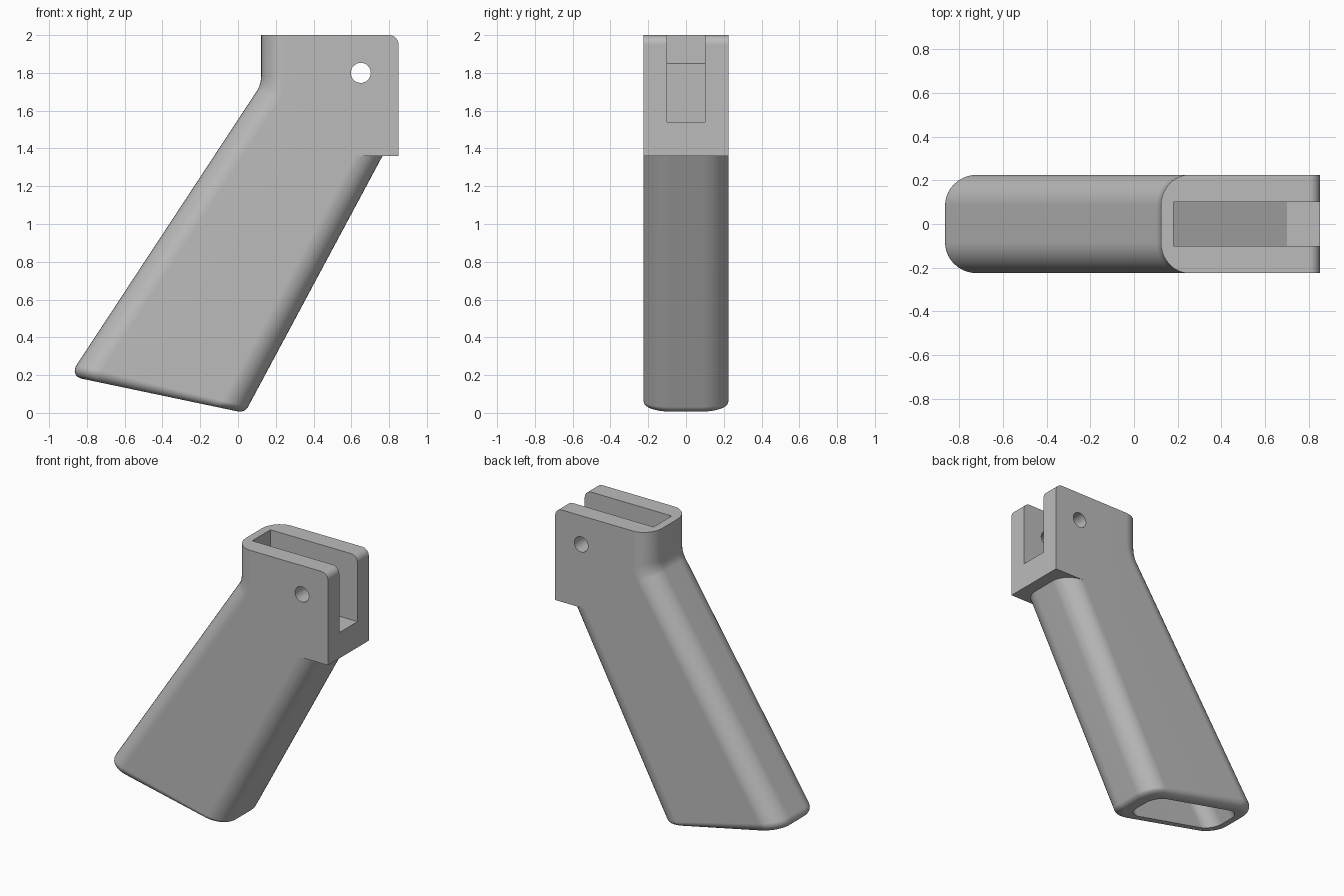
import bpy, bmesh, math
from mathutils import Vector

cube = bpy.data.objects.get("Cube")
if cube:
    bpy.data.objects.remove(cube, do_unlink=True)

grey = bpy.data.materials.new("plain_grey")
grey.use_nodes = True
COLOUR = (0.5, 0.5, 0.5, 1)
grey.diffuse_color = COLOUR
grey.node_tree.nodes["Principled BSDF"].inputs["Base Color"].default_value = COLOUR

HALF = 0.225          # half width of the grip
STEPS = 10            # segments per rounded corner


def finish(name, bm):
    bmesh.ops.recalc_face_normals(bm, faces=bm.faces)
    mesh = bpy.data.meshes.new(name)
    bm.to_mesh(mesh)
    bm.free()
    obj = bpy.data.objects.new(name, mesh)
    bpy.context.collection.objects.link(obj)
    mesh.materials.append(grey)
    return obj


def ring(bm, rear, front, half, rx, ry):
    """Rounded rectangle spanning rear to front in xz and +-half in y."""
    rear, front = Vector(rear), Vector(front)
    length = (front - rear).length
    along = (front - rear) / length
    verts = []
    for quarter, (sx, sy) in enumerate([(1, 1), (-1, 1), (-1, -1), (1, -1)]):
        for i in range(STEPS + 1):
            a = (quarter + i / STEPS) * math.pi / 2
            s = length / 2 + sx * (length / 2 - rx) + rx * math.cos(a)
            p = rear + along * s
            verts.append(bm.verts.new((p.x, sy * (half - ry) + ry * math.sin(a), p.y)))
    return verts


def loft(name, sections):
    bm = bmesh.new()
    rings = [ring(bm, *s) for s in sections]
    for a, b in zip(rings, rings[1:]):
        for i in range(len(a)):
            j = (i + 1) % len(a)
            bm.faces.new((a[i], a[j], b[j], b[i]))
    bm.faces.new(rings[0])
    bm.faces.new(rings[-1])
    return finish(name, bm)


def extrude(name, profile, half):
    bm = bmesh.new()
    face = bm.faces.new([bm.verts.new((x, -half, z)) for x, z in profile])
    moved = bmesh.ops.extrude_face_region(bm, geom=[face])["geom"]
    verts = [v for v in moved if isinstance(v, bmesh.types.BMVert)]
    bmesh.ops.translate(bm, verts=verts, vec=(0, 2 * half, 0))
    return finish(name, bm)


def arc(cx, cz, r, start, end, n):
    return [(cx + r * math.cos(start + (end - start) * i / n),
             cz + r * math.sin(start + (end - start) * i / n)) for i in range(n + 1)]


def boolean(target, other, operation):
    mod = target.modifiers.new(operation.lower(), "BOOLEAN")
    mod.operation, mod.solver, mod.object = operation, "EXACT", other
    bpy.context.view_layer.objects.active = target
    bpy.ops.object.modifier_apply(modifier=mod.name)
    bpy.data.objects.remove(other, do_unlink=True)


# Slanted grip: rounded bottom rim, straight shaft, bent neck
rear_foot, front_foot = Vector((-0.893, 0.195)), Vector((0.036, 0.0))
rear_neck, front_neck = Vector((0.103, 1.709)), Vector((0.781, 1.39))
rear_dir = (rear_neck - rear_foot).normalized()
front_dir = (front_neck - front_foot).normalized()
base_dir = (front_foot - rear_foot).normalized()

sections = []
for i in range(9):
    a = i / 8 * math.pi / 2
    inset, lift = 1 - math.sin(a), 1 - math.cos(a)
    sections.append((rear_foot + 0.07 * (base_dir * inset + rear_dir * lift),
                     front_foot + 0.035 * (front_dir * lift - base_dir * inset),
                     HALF - 0.05 * inset, 0.14, 0.14 - 0.04 * inset))
neck = [(rear_neck, front_neck), ((0.113, 1.73), (0.79, 1.5)),
        ((0.12, 1.755), (0.79, 1.6)), ((0.123, 1.785), (0.78, 1.7)),
        ((0.123, 2.0), (0.75, 2.0))]
sections += [(r, f, HALF, 0.13, 0.14) for r, f in neck]
grip = loft("grip", sections)

# Square mounting block with one rounded top corner
block = extrude("mounting_block",
                [(0.35, 1.36), (0.85, 1.36)]
                + arc(0.8, 1.95, 0.05, 0, math.pi / 2, 8) + [(0.35, 2.0)], HALF)
boolean(grip, block, "UNION")

# Open slot with a sloping floor
slot = extrude("slot_cutter", [(0.18, 2.1), (0.18, 1.85), (0.7, 1.54),
                               (0.95, 1.54), (0.95, 2.1)], 0.1)
boolean(grip, slot, "DIFFERENCE")

# Cross pin hole
pin = extrude("pin_cutter", arc(0.65, 1.8, 0.053, 0, math.tau, 32)[:-1], 0.4)
boolean(grip, pin, "DIFFERENCE")

# Hollow inside the grip, open at the bottom
rear_in, front_in = rear_foot + base_dir * 0.11, front_foot - base_dir * 0.1
pocket = loft("pocket_cutter", [
    (rear_in + rear_dir * d, front_in + front_dir * d, 0.145, 0.1, 0.1)
    for d in (-0.1, 1.3)])
boolean(grip, pocket, "DIFFERENCE")

# Smooth rounded surfaces, crisp cut edges
bpy.ops.object.select_all(action="DESELECT")
grip.select_set(True)
bpy.context.view_layer.objects.active = grip
bpy.ops.object.shade_smooth_by_angle(angle=math.radians(28))
weighted = grip.modifiers.new("weighted_normals", "WEIGHTED_NORMAL")
weighted.keep_sharp = True
